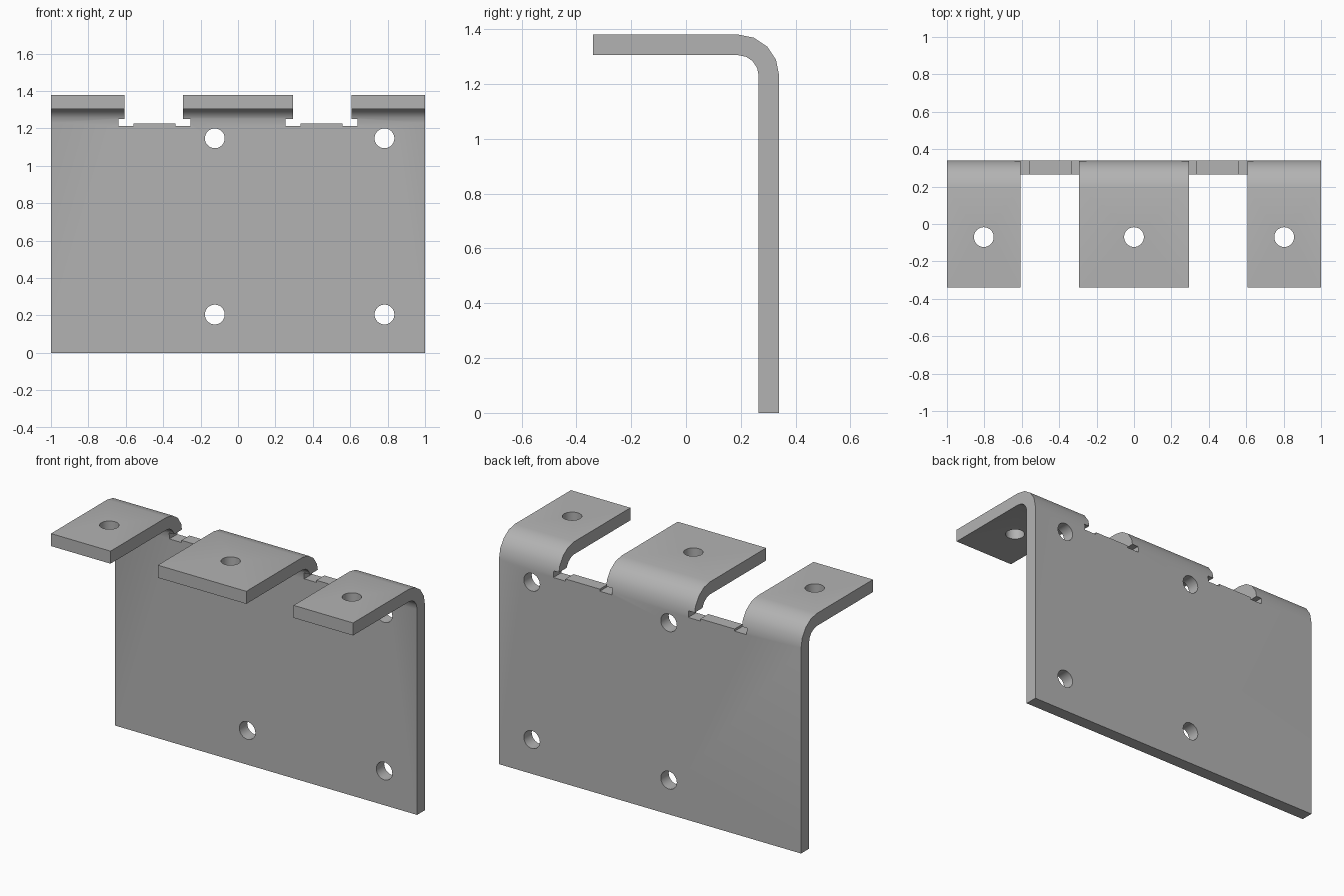
import bpy, bmesh, math
from mathutils import Matrix, Vector

old = bpy.data.objects.get("Cube")
if old:
    bpy.data.objects.remove(old, do_unlink=True)

HEIGHT, DEPTH, THICK = 1.38, 0.34, 0.075
RADIUS, HOLE, SEGMENTS = 0.15, 0.053, 4

steel = bpy.data.materials.new("plain_grey_steel")
steel.use_nodes = True
grey = (0.45, 0.45, 0.45, 1)
steel.diffuse_color = grey
steel.node_tree.nodes["Principled BSDF"].inputs["Base Color"].default_value = grey


def make_object(name, bm):
    bmesh.ops.recalc_face_normals(bm, faces=bm.faces)
    mesh = bpy.data.meshes.new(name)
    bm.to_mesh(mesh)
    bm.free()
    mesh.materials.append(steel)
    obj = bpy.data.objects.new(name, mesh)
    bpy.context.collection.objects.link(obj)
    return obj


def box(name, x0, x1, z0, z1):
    # Box cutter running through the full depth
    bm = bmesh.new()
    size = Matrix.Diagonal((x1 - x0, 2, z1 - z0, 1))
    place = Matrix.Translation(((x0 + x1) / 2, 0, (z0 + z1) / 2))
    bmesh.ops.create_cube(bm, size=1, matrix=place @ size)
    return make_object(name, bm)


def drill(name, centre, turn=0):
    # Round cutter, along z or turned to run along y
    bm = bmesh.new()
    place = Matrix.Translation(centre) @ Matrix.Rotation(turn, 4, "X")
    bmesh.ops.create_cone(bm, cap_ends=True, segments=32, radius1=HOLE,
                          radius2=HOLE, depth=0.3, matrix=place)
    return make_object(name, bm)


# Bent sheet: L profile with a rounded bend, extruded across the width
def bend(radius):
    cy, cz = DEPTH - RADIUS, HEIGHT - RADIUS
    angles = [math.pi / 2 * i / SEGMENTS for i in range(SEGMENTS + 1)]
    return [(cy + radius * math.cos(a), cz + radius * math.sin(a)) for a in angles]


outer = [(DEPTH, 0)] + bend(RADIUS) + [(-DEPTH, HEIGHT)]
inner = [(DEPTH - THICK, 0)] + bend(RADIUS - THICK) + [(-DEPTH, HEIGHT - THICK)]
bm = bmesh.new()
profile = bm.faces.new([bm.verts.new((-1, y, z)) for y, z in outer + inner[::-1]])
swept = bmesh.ops.extrude_face_region(bm, geom=[profile])
bmesh.ops.translate(bm, vec=Vector((2, 0, 0)),
                    verts=[v for v in swept["geom"] if isinstance(v, bmesh.types.BMVert)])
bracket = make_object("bent_bracket", bm)

# Gaps between the tabs, with relief slots at both corners
cutters = []
for side in (-1, 1):
    for label, a, b, z0, z1 in (("gap", 0.293, 0.606, 1.226, 1.6),
                                ("inner_relief", 0.253, 0.333, 1.213, 1.251),
                                ("outer_relief", 0.56, 0.64, 1.213, 1.251)):
        x0, x1 = sorted((side * a, side * b))
        cutters.append(box(label + "_cutter", x0, x1, z0, z1))

# Holes in the back plate and the tabs
for x in (-0.124, 0.783):
    for z in (0.205, 1.147):
        cutters.append(drill("plate_hole_cutter", (x, DEPTH, z), math.pi / 2))
for x in (-0.803, 0, 0.803):
    cutters.append(drill("tab_hole_cutter", (x, -0.07, HEIGHT)))

# Cut the sheet, then drop the cutters
bpy.ops.object.select_all(action="DESELECT")
bracket.select_set(True)
bpy.context.view_layer.objects.active = bracket
for cutter in cutters:
    cutter.hide_render = True
    mod = bracket.modifiers.new("cut", "BOOLEAN")
    mod.operation = "DIFFERENCE"
    mod.solver = "EXACT"
    mod.object = cutter
    bpy.ops.object.modifier_apply(modifier=mod.name)
    bpy.data.objects.remove(cutter, do_unlink=True)

bpy.ops.object.shade_smooth_by_angle(angle=math.radians(30))
